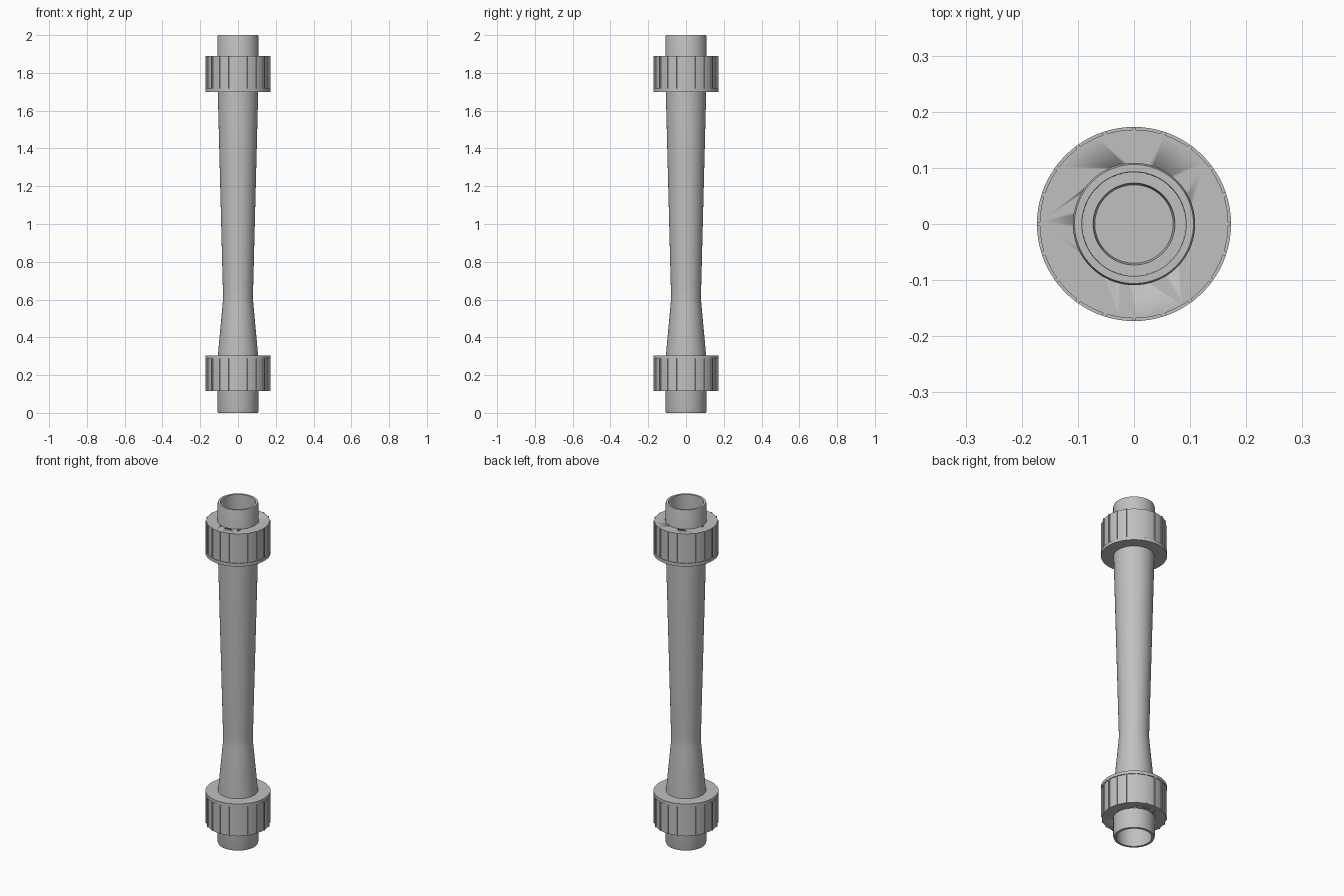
import bpy, bmesh
from math import cos, sin, pi, radians

if "Cube" in bpy.data.objects:
    bpy.data.objects.remove(bpy.data.objects["Cube"], do_unlink=True)

grey = bpy.data.materials.new("light grey plastic")
grey.use_nodes = True
colour = (0.53, 0.53, 0.53, 1)
grey.diffuse_color = colour
grey.node_tree.nodes["Principled BSDF"].inputs["Base Color"].default_value = colour


def finish(bm, name):
    bmesh.ops.recalc_face_normals(bm, faces=bm.faces)
    mesh = bpy.data.meshes.new(name)
    bm.to_mesh(mesh)
    bm.free()
    mesh.materials.append(grey)
    obj = bpy.data.objects.new(name, mesh)
    bpy.context.collection.objects.link(obj)
    bpy.ops.object.select_all(action='DESELECT')
    obj.select_set(True)
    bpy.context.view_layer.objects.active = obj
    bpy.ops.object.shade_smooth_by_angle(angle=radians(30))
    return obj


def ring(bm, radii, z):
    n = len(radii)
    return [bm.verts.new((r * cos(2 * pi * i / n), r * sin(2 * pi * i / n), z))
            for i, r in enumerate(radii)]


def bridge(bm, a, b):
    n = len(a)
    for i in range(n):
        j = (i + 1) % n
        bm.faces.new((a[i], a[j], b[j], b[i]))


def lathe(name, profile, closed=False, steps=80):
    bm = bmesh.new()
    rings = [ring(bm, [r] * steps, z) for r, z in profile]
    for a, b in zip(rings, rings[1:]):
        bridge(bm, a, b)
    if closed:
        bridge(bm, rings[-1], rings[0])
    else:
        bm.faces.new(rings[0])
        bm.faces.new(rings[-1])
    return finish(bm, name)


# Tapered body with a narrow throat
lathe("venturi_body", [(0.107, 0.2), (0.107, 0.30), (0.081, 0.58), (0.079, 0.61),
                       (0.080, 0.65), (0.107, 1.70), (0.107, 1.8)])


def union_end(label, place):
    # Pipe socket: outer wall, rounded lip, bore, inner shoulder and closed taper
    lathe(label + "_pipe_socket",
          [(0.109, 1.72), (0.109, 1.99), (0.106, 2.0), (0.093, 2.0),
           (0.092, 1.82), (0.073, 1.82), (0.060, 1.74)])

    # Union nut flange
    lathe(label + "_nut_flange", [(0.105, 1.70), (0.173, 1.70),
                                  (0.173, 1.718), (0.105, 1.718)], closed=True)

    # Ribbed nut: twenty narrow ridges around a slightly smaller barrel
    bm = bmesh.new()
    pts = []
    for k in range(20):
        for offset, r in [(-1.3, 0.168), (-1.25, 0.173), (1.25, 0.173), (1.3, 0.168),
                          (5, 0.168), (9, 0.168), (13, 0.168)]:
            a = radians(18 * k + offset)
            pts.append((r * cos(a), r * sin(a)))
    low = [bm.verts.new((x, y, 1.718)) for x, y in pts]
    high = [bm.verts.new((x, y, 1.89)) for x, y in pts]
    bridge(bm, low, high)
    bm.faces.new(low)
    bm.faces.new(high)
    nut = finish(bm, label + "_nut_barrel")
    # Open the middle of the nut so the pipe bore stays clear
    cutter = lathe(label + "_nut_cutter", [(0.105, 1.6), (0.105, 2.0)])
    cutter.hide_render = True
    cutter.hide_viewport = True
    cut = nut.modifiers.new("bore", 'BOOLEAN')
    cut.operation = 'DIFFERENCE'
    cut.solver = 'EXACT'
    cut.object = cutter

    # Flip the lower end about the mid height
    if place == "lower":
        for part in ("_pipe_socket", "_nut_flange", "_nut_barrel", "_nut_cutter"):
            obj = bpy.data.objects[label + part]
            obj.rotation_euler.x = pi
            obj.location.z = 2.005 if part.startswith("_nut") else 2.0


union_end("upper", "upper")
union_end("lower", "lower")
